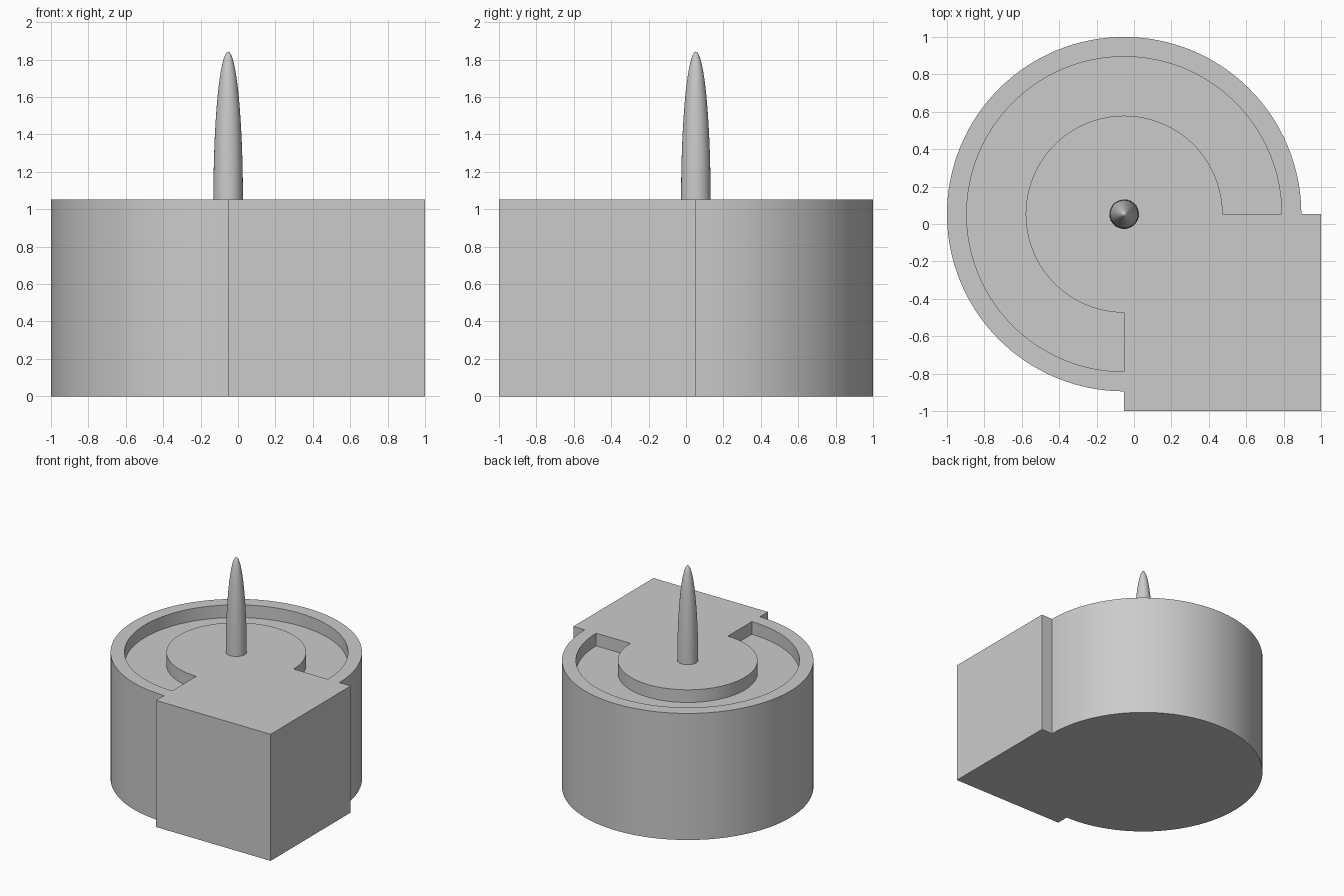
import bpy, bmesh
from math import sin, cos, radians, pi

cube = bpy.data.objects.get("Cube")
if cube:
    bpy.data.objects.remove(cube, do_unlink=True)

UNIT = 2 / 19                    # one module of the design
CX, CY = -UNIT / 2, UNIT / 2     # axis of the drum
TOP = 10 * UNIT

grey = bpy.data.materials.new("light_grey")
grey.use_nodes = True
COLOUR = (0.6, 0.6, 0.6, 1)
grey.diffuse_color = COLOUR
grey.node_tree.nodes["Principled BSDF"].inputs["Base Color"].default_value = COLOUR


def make_object(name, bm):
    bmesh.ops.recalc_face_normals(bm, faces=bm.faces)
    mesh = bpy.data.meshes.new(name)
    bm.to_mesh(mesh)
    bm.free()
    mesh.materials.append(grey)
    obj = bpy.data.objects.new(name, mesh)
    bpy.context.collection.objects.link(obj)
    return obj


def arc(radius, steps=96):
    """Three-quarter arc, open towards the front left corner."""
    angles = [radians(270) * i / steps for i in range(steps + 1)]
    return [(CX + radius * cos(a), CY + radius * sin(a)) for a in angles]


def prism(name, outline, z0, z1):
    bm = bmesh.new()
    face = bm.faces.new([bm.verts.new((x, y, z0)) for x, y in outline])
    new = bmesh.ops.extrude_face_region(bm, geom=[face], use_keep_orig=True)["geom"]
    verts = [g for g in new if isinstance(g, bmesh.types.BMVert)]
    bmesh.ops.translate(bm, vec=(0, 0, z1 - z0), verts=verts)
    return make_object(name, bm)


def activate(obj):
    bpy.ops.object.select_all(action="DESELECT")
    obj.select_set(True)
    bpy.context.view_layer.objects.active = obj


# Drum with a square corner block
corner = [(CX, -1), (1, -1), (1, CY)]
body = prism("drum_body", arc(9 * UNIT) + corner, 0, TOP)

# Three-quarter ring groove sunk into the top
groove = prism("groove_cutter", arc(8 * UNIT) + arc(5 * UNIT)[::-1],
               TOP - UNIT, TOP + UNIT)
groove.hide_render = True
cut = body.modifiers.new("groove", "BOOLEAN")
cut.operation = "DIFFERENCE"
cut.solver = "EXACT"
cut.object = groove
activate(body)
bpy.ops.object.modifier_apply(modifier=cut.name)
bpy.data.objects.remove(groove, do_unlink=True)
bpy.ops.object.shade_smooth_by_angle(angle=radians(30))

# Slender pointed spindle: half of a tall ellipsoid, spun round the axis
RADIUS, HEIGHT, STEPS = 0.75 * UNIT, 7.5 * UNIT, 24
bm = bmesh.new()
profile = []
for i in range(STEPS + 1):
    t = pi / 2 * i / STEPS
    profile.append(bm.verts.new((CX + RADIUS * cos(t), CY, TOP + HEIGHT * sin(t))))
edges = [bm.edges.new(pair) for pair in zip(profile, profile[1:])]
bmesh.ops.spin(bm, geom=profile + edges, cent=(CX, CY, 0), axis=(0, 0, 1),
               angle=2 * pi, steps=48)
bmesh.ops.remove_doubles(bm, verts=bm.verts, dist=0.0001)
spindle = make_object("spindle", bm)
activate(spindle)
bpy.ops.object.shade_smooth_by_angle(angle=radians(40))
